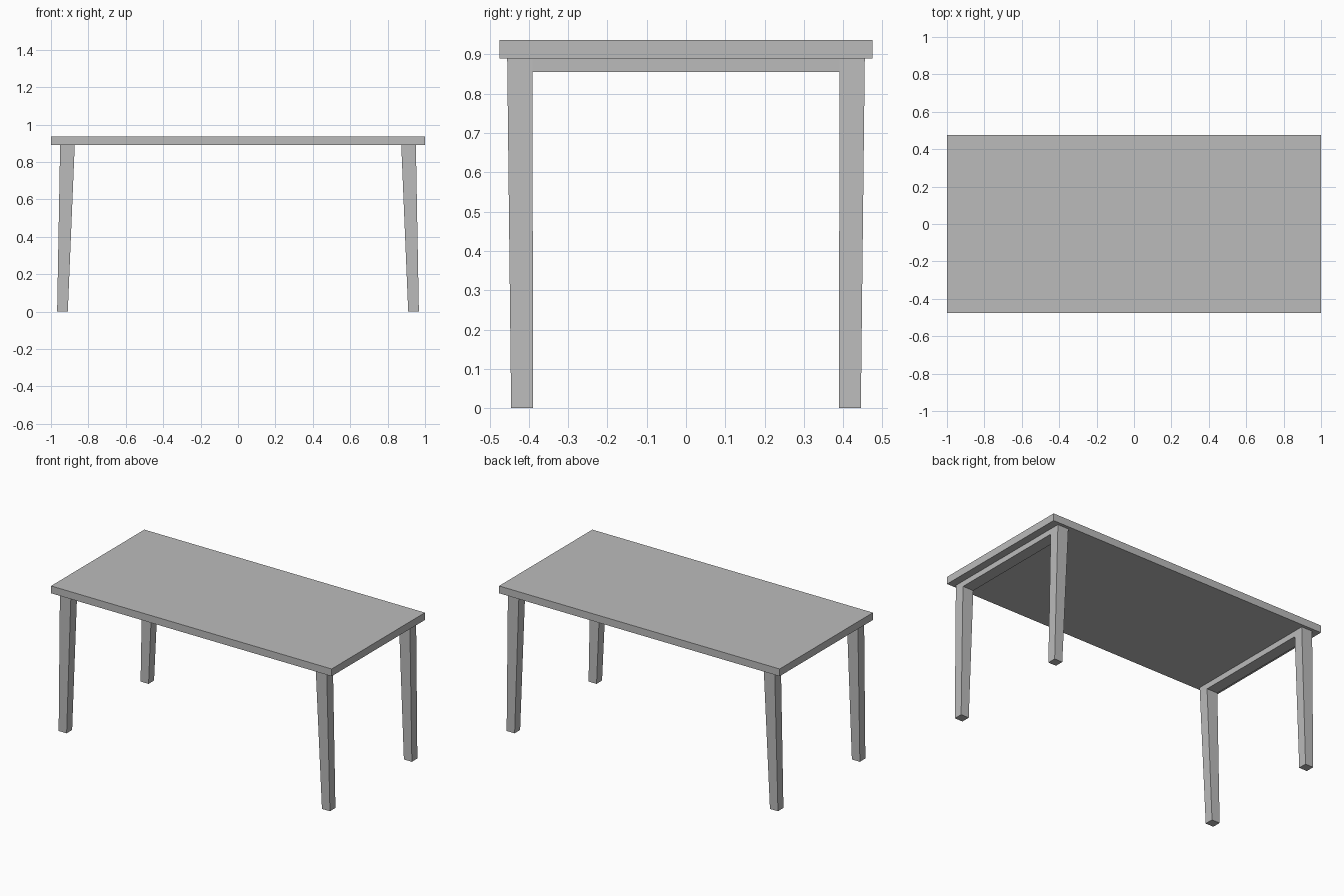
import bpy
import bmesh

if "Cube" in bpy.data.objects:
    bpy.data.objects.remove(bpy.data.objects["Cube"], do_unlink=True)

grey = bpy.data.materials.new("plain grey")
grey.use_nodes = True
colour = (0.5, 0.5, 0.5, 1)
grey.diffuse_color = colour
grey.node_tree.nodes["Principled BSDF"].inputs["Base Color"].default_value = colour

TOP_Z, UNDER_Z, RAIL_Z = 0.937, 0.89, 0.855


def block(name, low, high):
    """Solid between two horizontal rectangles, each (x0, x1, y0, y1, z)."""
    bm = bmesh.new()
    rings = []
    for x0, x1, y0, y1, z in (low, high):
        corners = ((x0, y0), (x1, y0), (x1, y1), (x0, y1))
        rings.append([bm.verts.new((x, y, z)) for x, y in corners])
    bottom, top = rings
    bm.faces.new(bottom)
    bm.faces.new(top)
    for i in range(4):
        j = (i + 1) % 4
        bm.faces.new((bottom[i], bottom[j], top[j], top[i]))
    bmesh.ops.recalc_face_normals(bm, faces=bm.faces)
    mesh = bpy.data.meshes.new(name)
    bm.to_mesh(mesh)
    bm.free()
    mesh.materials.append(grey)
    obj = bpy.data.objects.new(name, mesh)
    bpy.context.collection.objects.link(obj)
    return obj


def mirrored(obj, x, y):
    """Repeat a part across the centre planes."""
    mod = obj.modifiers.new("Mirror", "MIRROR")
    mod.use_axis = (x, y, False)
    mod.use_mirror_merge = False


# Tabletop slab
slab = (-1, 1, -0.475, 0.475)
block("tabletop", (*slab, UNDER_Z), (*slab, TOP_Z))

# Four legs, tapering down and splayed outwards
legs = block("legs", (0.91, 0.967, 0.389, 0.445, 0),
             (0.873, 0.951, 0.391, 0.455, UNDER_Z))
mirrored(legs, True, True)

# End rails joining each pair of legs under the top
rails = block("end_rails", (0.875, 0.951, -0.391, 0.391, RAIL_Z),
              (0.873, 0.951, -0.391, 0.391, UNDER_Z))
mirrored(rails, True, False)
